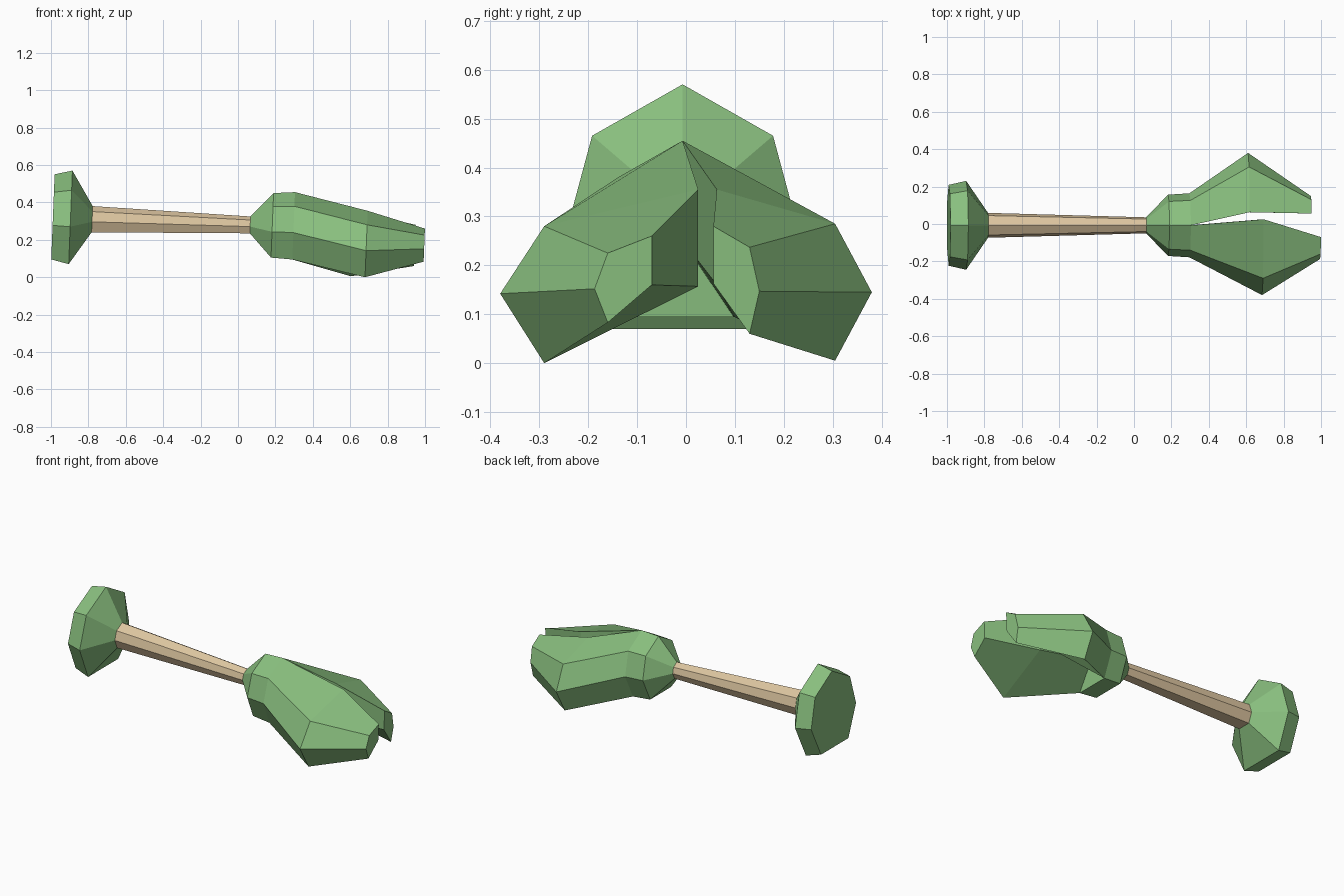
import bpy
import bmesh
from mathutils import Vector

if "Cube" in bpy.data.objects:
    bpy.data.objects.remove(bpy.data.objects["Cube"], do_unlink=True)

AXIS_Y = -0.007   # sideways position of the long axis
TILT = 0.04       # lean of every cross-section

# Right half of the seven-sided cross-section, from the top down (y, z)
HALF = [(0, 0.265), (0.185, 0.16), (0.2375, -0.035), (0.145, -0.235)]
PROFILE = HALF + [(-y, z) for y, z in reversed(HALF[1:])]


def material(name, color):
    mat = bpy.data.materials.new(name)
    mat.use_nodes = True
    mat.diffuse_color = color
    mat.node_tree.nodes["Principled BSDF"].inputs["Base Color"].default_value = color
    return mat


def ring(x, z, size):
    """Seven-sided section around the tilted axis."""
    return [Vector((x + TILT * pz * size, AXIS_Y + py * size, z + pz * size))
            for py, pz in PROFILE]


def section(x, points):
    return [Vector((x + TILT * (z - 0.15), y, z)) for y, z in points]


def loft(bm, rings, cap_start=True, cap_end=True):
    """Join equal point rings with flat faces."""
    rows = [[bm.verts.new(p) for p in r] for r in rings]
    n = len(rows[0])
    for a, b in zip(rows, rows[1:]):
        for i in range(n):
            j = (i + 1) % n
            bm.faces.new((a[i], a[j], b[j], b[i]))
    if cap_start:
        bm.faces.new(rows[0])
    if cap_end:
        bm.faces.new(rows[-1])


def finish(bm, name, mat):
    bmesh.ops.remove_doubles(bm, verts=bm.verts, dist=0.0005)
    bmesh.ops.recalc_face_normals(bm, faces=bm.faces)
    mesh = bpy.data.meshes.new(name)
    bm.to_mesh(mesh)
    bm.free()
    mesh.materials.append(mat)
    obj = bpy.data.objects.new(name, mesh)
    bpy.context.collection.objects.link(obj)


green = material("leaf green", (0.25, 0.52, 0.21, 1))
tan = material("pale wood", (0.72, 0.56, 0.35, 1))

foot_end = ring(-0.78, 0.306, 0.28)
cup_start = ring(0.065, 0.277, 0.18)

# Flared foot
bm = bmesh.new()
loft(bm, [ring(-0.99, 0.309, 0.91), ring(-0.896, 0.305, 1.0), foot_end])
finish(bm, "foot", green)

# Thin stem
bm = bmesh.new()
loft(bm, [foot_end, cup_start])
finish(bm, "stem", tan)

# Cup that opens into two solid petals
bm = bmesh.new()
rim = ring(0.297, 0.264, 0.72)
center = Vector((0.297, AXIS_Y, 0.25))
loft(bm, [cup_start, ring(0.183, 0.267, 0.69), rim], cap_end=False)
bm.faces.new([bm.verts.new(p) for p in (rim[3], rim[4], center)])

# Front petal: upper inner edge, three outer corners, lower inner edge
loft(bm, [[rim[0], rim[6], rim[5], rim[4], center],
          section(0.685, [(0.025, 0.355), (-0.29, 0.28), (-0.38, 0.142),
                          (-0.29, 0.0), (0.025, 0.157)]),
          section(0.995, [(-0.07, 0.26), (-0.16, 0.225), (-0.187, 0.152),
                          (-0.16, 0.083), (-0.07, 0.16)])], cap_start=False)

# Back petal, a little shorter
loft(bm, [[rim[0], rim[1], rim[2], rim[3], center],
          section(0.61, [(0.063, 0.355), (0.305, 0.285), (0.38, 0.145),
                         (0.305, 0.005), (0.063, 0.16)]),
          section(0.945, [(0.056, 0.28), (0.13, 0.237), (0.15, 0.147),
                          (0.13, 0.06), (0.056, 0.163)])], cap_start=False)
finish(bm, "split_cup", green)
